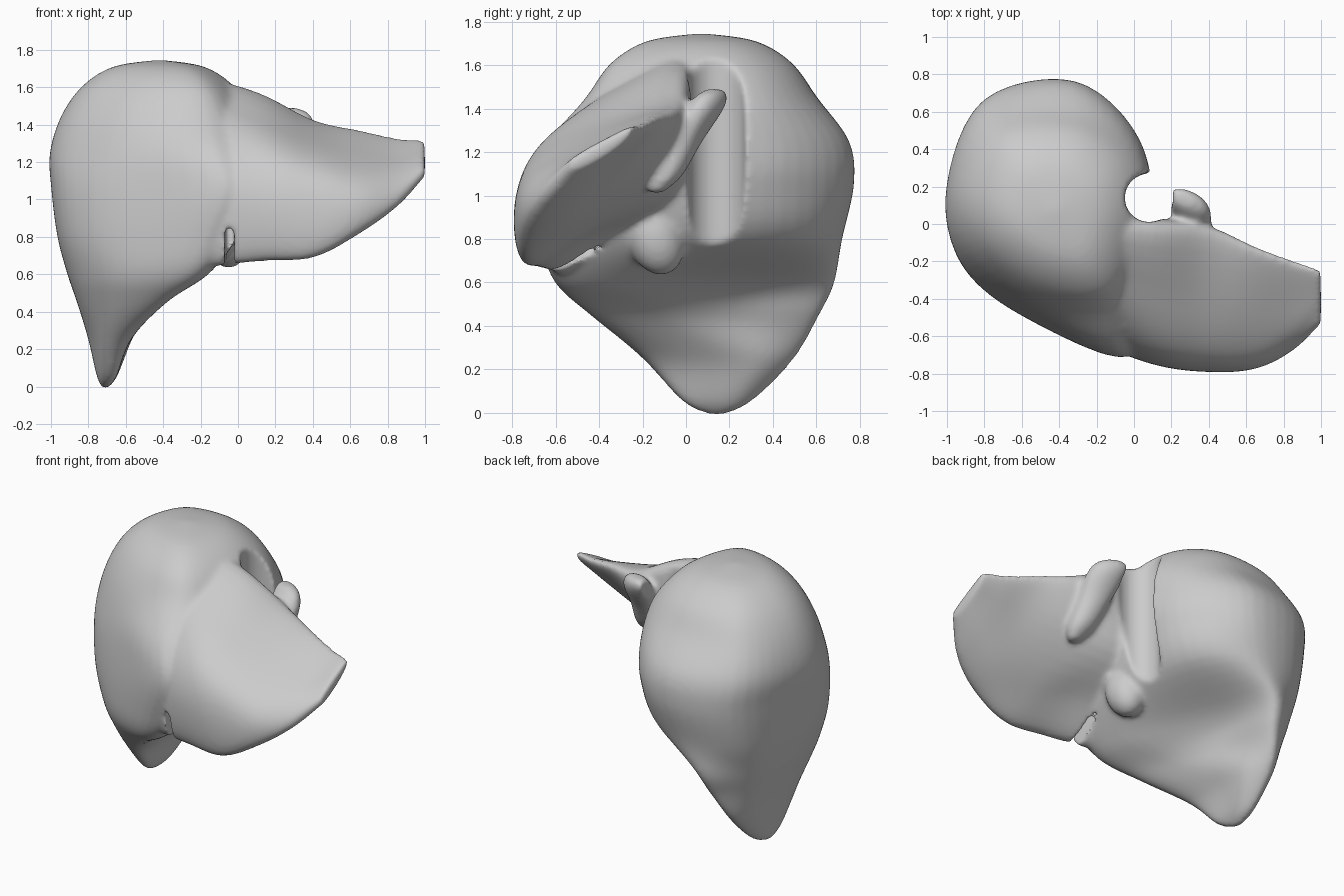
import bpy
import bmesh
import math
from mathutils import Vector, Matrix

if "Cube" in bpy.data.objects:
    bpy.data.objects.remove(bpy.data.objects["Cube"], do_unlink=True)

# One plain grey for the whole organ
grey = bpy.data.materials.new("soft_grey")
grey.use_nodes = True
tint = (0.6, 0.6, 0.6, 1)
grey.diffuse_color = tint
grey.node_tree.nodes["Principled BSDF"].inputs["Base Color"].default_value = tint


def spline(a, b, c, d, t):
    """Catmull-Rom point between b and c."""
    return b + (c - a) * (t / 2) + (a * 2 - b * 5 + c * 4 - d) * (t * t / 2) \
        + (b * 3 - a - c * 3 + d) * (t ** 3 / 2)


def refine(points, steps, closed):
    """Smooth a run of values with a spline, open or closed."""
    n = len(points)
    pick = (lambda i: points[i % n]) if closed else (lambda i: points[min(max(i, 0), n - 1)])
    out = [spline(pick(i - 1), pick(i), pick(i + 1), pick(i + 2), s / steps)
           for i in range(n if closed else n - 1) for s in range(steps)]
    return out if closed else out + [points[-1]]


def loft(bm, rings, around=6, along=6):
    """Skin closed rings of points, smoothed in both directions."""
    rings = [refine(r, around, True) for r in rings]
    columns = [refine(list(col), along, False) for col in zip(*rings)]
    rows = [[bm.verts.new(p) for p in row] for row in zip(*columns)]
    n = len(rows[0])
    for low, high in zip(rows, rows[1:]):
        for i in range(n):
            j = (i + 1) % n
            bm.faces.new((low[i], low[j], high[j], high[i]))
    bm.faces.new(rows[0][::-1])
    bm.faces.new(rows[-1])


def shrink(ring, centre, factor, z):
    """Copy a ring, pulled towards a centre, at a new height."""
    out = [Vector(centre) + (p.xy - Vector(centre)) * factor for p in ring]
    return [Vector((p.x, p.y, z)) for p in out]


def oval(x, y, z, rx, ry, turn):
    """Level ellipse of eight points, turned about z."""
    spin = Matrix.Rotation(turn, 3, 'Z')
    angles = [i * math.pi / 4 for i in range(8)]
    return [Vector((x, y, z)) + spin @ Vector((rx * math.cos(a), ry * math.sin(a), 0)) for a in angles]


def finish(bm, name):
    bmesh.ops.recalc_face_normals(bm, faces=bm.faces)
    mesh = bpy.data.meshes.new(name)
    bm.to_mesh(mesh)
    bm.free()
    mesh.materials.append(grey)
    ob = bpy.data.objects.new(name, mesh)
    bpy.context.collection.objects.link(ob)
    return ob


# Right lobe: level outlines (x, y) from the outer side round the front
levels = {
    .25: [(-.8, .15), (-.77, -.05), (-.7, -.18), (-.59, -.17), (-.57, .1), (-.58, .35), (-.68, .5), (-.77, .38)],
    .45: [(-.86, .15), (-.82, -.15), (-.65, -.36), (-.4, -.43), (-.41, -.15), (-.52, .25), (-.6, .61), (-.8, .45)],
    .6: [(-.91, .15), (-.86, -.2), (-.62, -.46), (-.22, -.6), (-.18, -.3), (-.42, .3), (-.55, .68), (-.82, .5)],
    .8: [(-.96, .15), (-.9, -.23), (-.6, -.49), (-.1, -.67), (0, -.25), (-.09, .42), (-.4, .71), (-.81, .6)],
    1.05: [(-.99, .18), (-.92, -.22), (-.55, -.5), (0, -.7), (.08, -.1), (.02, .44), (-.32, .76), (-.8, .66)],
    1.25: [(-1, .2), (-.92, -.17), (-.55, -.46), (-.05, -.62), (.1, -.05), (.03, .44), (-.32, .74), (-.81, .64)],
    1.45: [(-.94, .18), (-.85, -.15), (-.5, -.4), (-.1, -.43), (.08, 0), (.01, .37), (-.3, .59), (-.76, .54)],
}
rings = [[Vector((x, y, z)) for x, y in ring] for z, ring in levels.items()]
tip, crown = (-.715, .14), (-.42, .07)
rings = [shrink(rings[0], tip, s, z) for s, z in ((.05, -.015), (.45, .05))] + rings \
    + [shrink(rings[-1], crown, s, z) for s, z in ((.78, 1.61), (.47, 1.71), (.04, 1.745))]
bm = bmesh.new()
loft(bm, rings)

# Left lobe: upright slices (y, z) from the rear ridge over the front
slices = {
    -.3: [(.05, 1.66), (-.25, 1.56), (-.48, 1.3), (-.6, 1), (-.55, .63), (-.3, .72), (0, 1)],
    .1: [(0, 1.56), (-.4, 1.43), (-.66, 1.24), (-.75, .97), (-.68, .67), (-.4, .82), (-.03, 1.05)],
    .4: [(-.03, 1.42), (-.43, 1.32), (-.71, 1.16), (-.79, .93), (-.74, .69), (-.5, .82), (-.12, 1.13)],
    .65: [(-.13, 1.37), (-.43, 1.26), (-.68, 1.12), (-.77, .97), (-.73, .82), (-.5, .9), (-.22, 1.18)],
    .85: [(-.2, 1.33), (-.42, 1.23), (-.58, 1.14), (-.67, 1.03), (-.65, .96), (-.46, 1.03), (-.26, 1.21)],
    1: [(-.25, 1.32), (-.38, 1.26), (-.45, 1.22), (-.53, 1.17), (-.52, 1.12), (-.4, 1.17), (-.28, 1.25)],
}
loft(bm, [[Vector((x, y, z)) for y, z in ring] for x, ring in slices.items()])

# Tail lobe: a leaning tongue beside the vein channel
tongue = [(.37, -.14, 1.01, .03, .03), (.35, -.09, 1.09, .08, .07), (.32, 0, 1.25, .1, .07),
          (.3, .08, 1.39, .12, .08), (.28, .12, 1.46, .11, .06), (.27, .13, 1.49, .05, .03)]
loft(bm, [oval(*ring, -.45) for ring in tongue])

# Swelling on the underside
place = Matrix.Translation((-.05, -.14, .81)) @ Matrix.Rotation(.3, 4, 'X')
bmesh.ops.create_uvsphere(bm, u_segments=32, v_segments=20, radius=1,
                          matrix=place @ Matrix.Diagonal((.12, .13, .18, 1)))
liver = finish(bm, "liver")

# Cutters: vein channel at the back and fissure under the front edge
bm = bmesh.new()
bmesh.ops.create_cone(bm, cap_ends=True, segments=32, radius1=.13, radius2=.13, depth=2,
                      matrix=Matrix.Translation((.08, .14, 1)))
channel = finish(bm, "vein_channel_cutter")
bm = bmesh.new()
place = Matrix.Translation((-.045, -.48, .84)) @ Matrix.Rotation(math.radians(32), 4, 'X')
bmesh.ops.create_cube(bm, size=1, matrix=place @ Matrix.Diagonal((.05, .8, .22, 1)))
fissure = finish(bm, "fissure_cutter")


def remesh(size):
    mod = liver.modifiers.new("Fuse", 'REMESH')
    mod.mode = 'VOXEL'
    mod.voxel_size = size


remesh(.016)
for cutter in (channel, fissure):
    mod = liver.modifiers.new("Cut", 'BOOLEAN')
    mod.operation = 'DIFFERENCE'
    mod.object = cutter
    cutter.hide_render = True
    cutter.hide_set(True)
remesh(.014)
mod = liver.modifiers.new("Soften", 'SMOOTH')
mod.factor = .5
mod.iterations = 10

bpy.ops.object.select_all(action='DESELECT')
liver.select_set(True)
bpy.context.view_layer.objects.active = liver
bpy.ops.object.convert(target='MESH')
bpy.ops.object.shade_smooth()
for cutter in (channel, fissure):
    bpy.data.objects.remove(cutter, do_unlink=True)
